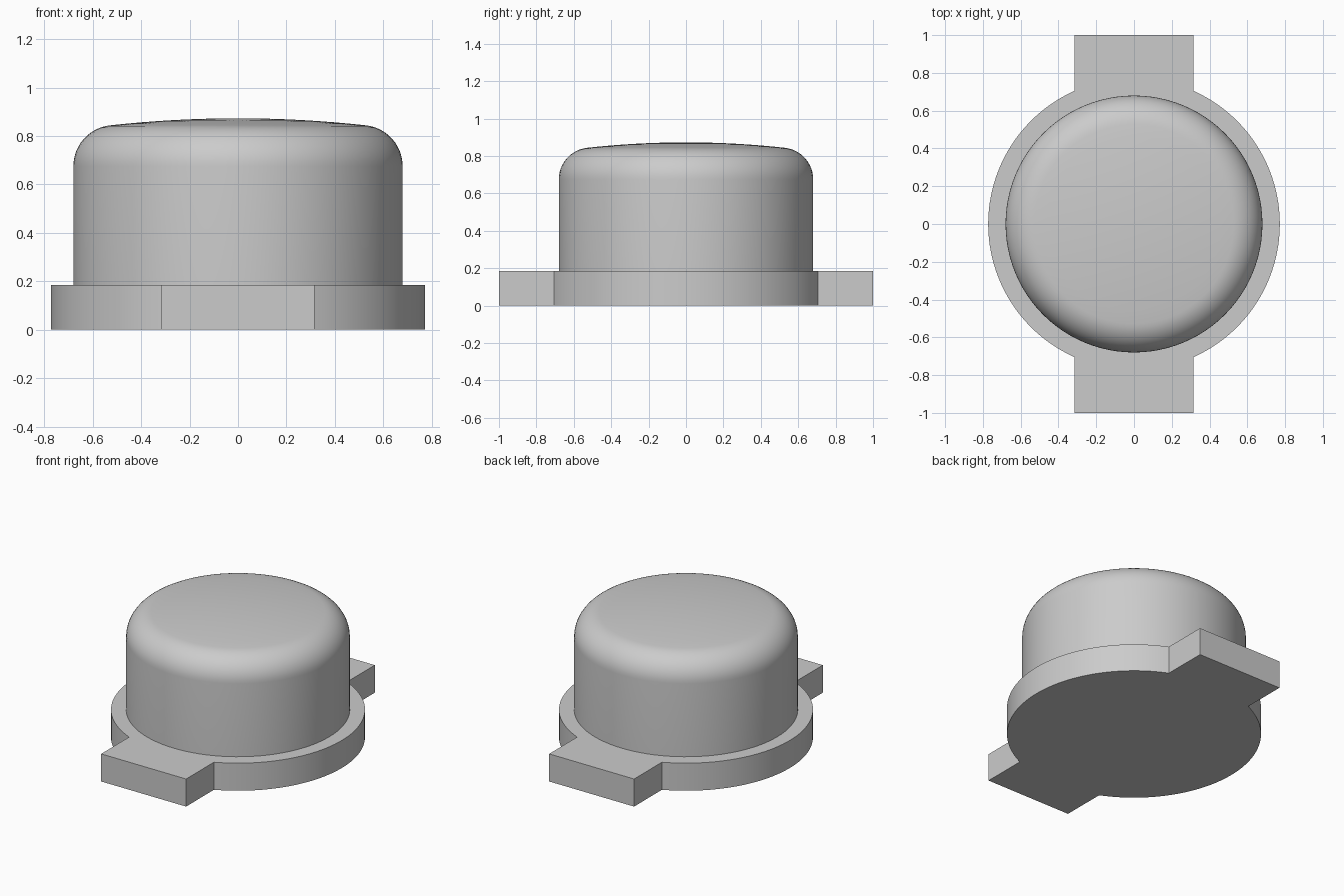
import bpy, bmesh
from math import sin, cos, pi, asin, acos, radians

cube = bpy.data.objects.get("Cube")
if cube:
    bpy.data.objects.remove(cube, do_unlink=True)

grey = bpy.data.materials.new("light_grey")
grey.use_nodes = True
colour = (0.6, 0.6, 0.6, 1)
grey.diffuse_color = colour
grey.node_tree.nodes["Principled BSDF"].inputs["Base Color"].default_value = colour

BASE_R, BASE_H, TAB_HALF = 0.772, 0.185, 0.315
CAP_R, FILLET, FILLET_Z, TOP_Z = 0.68, 0.17, 0.675, 0.873


def finish(name, bm):
    bmesh.ops.recalc_face_normals(bm, faces=bm.faces[:])
    mesh = bpy.data.meshes.new(name)
    bm.to_mesh(mesh)
    bm.free()
    obj = bpy.data.objects.new(name, mesh)
    bpy.context.collection.objects.link(obj)
    mesh.materials.append(grey)
    bpy.ops.object.select_all(action='DESELECT')
    obj.select_set(True)
    bpy.context.view_layer.objects.active = obj
    bpy.ops.object.shade_smooth_by_angle(angle=radians(30))
    return obj


# Base flange: round plate outline with a square tab at front and back
start = acos(TAB_HALF / BASE_R)
steps = 48
outline = []
for side in (1, -1):
    for i in range(steps + 1):
        a = -start + 2 * start * i / steps
        outline.append((side * BASE_R * cos(a), side * BASE_R * sin(a)))
    outline += [(side * TAB_HALF, side), (-side * TAB_HALF, side)]
bm = bmesh.new()
plate = bm.faces.new([bm.verts.new((x, y, 0)) for x, y in outline])
top = bmesh.ops.extrude_face_region(bm, geom=[plate])
bmesh.ops.translate(bm, vec=(0, 0, BASE_H),
                    verts=[v for v in top["geom"] if isinstance(v, bmesh.types.BMVert)])
finish("base_flange", bm)

# Button cap: straight wall, rounded shoulder and shallow domed top, spun round z
profile = [(CAP_R, BASE_H)]
tilt = radians(6)
for i in range(13):
    a = (pi / 2 - tilt) * i / 12
    profile.append((CAP_R - FILLET + FILLET * cos(a), FILLET_Z + FILLET * sin(a)))
edge_r, edge_z = profile[-1]
sag = TOP_Z - edge_z
dome_r = (edge_r ** 2 + sag ** 2) / (2 * sag)
edge_angle = asin(edge_r / dome_r)
for i in range(1, 9):
    a = edge_angle * (1 - i / 8)
    profile.append((dome_r * sin(a), TOP_Z - dome_r * (1 - cos(a))))

bm = bmesh.new()
verts = [bm.verts.new((r, 0, z)) for r, z in profile]
edges = [bm.edges.new(pair) for pair in zip(verts, verts[1:])]
bmesh.ops.spin(bm, geom=verts + edges, cent=(0, 0, 0), axis=(0, 0, 1),
               angle=2 * pi, steps=96, use_duplicate=False)
bmesh.ops.remove_doubles(bm, verts=bm.verts[:], dist=0.0005)
finish("button_cap", bm)
